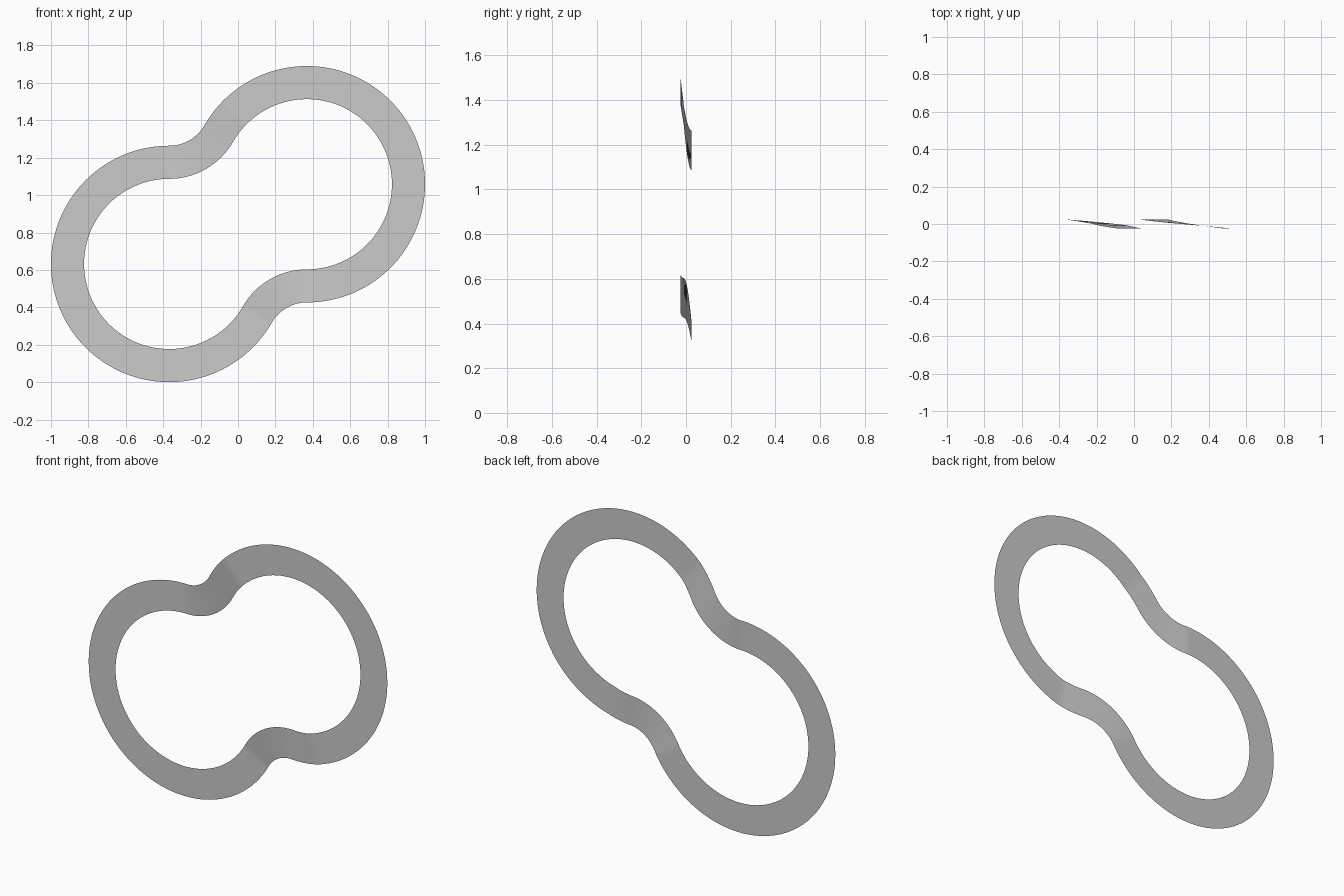
import bpy, bmesh
from math import radians, cos, sin, atan2, degrees, sqrt

if "Cube" in bpy.data.objects:
    bpy.data.objects.remove(bpy.data.objects["Cube"])

R_OUT, WIDTH = 0.632, 0.177
R_MID = R_OUT - WIDTH / 2
CX, ZL, ZR = 0.368, 0.632, 1.058      # lobe centres: left (-CX, ZL), right (CX, ZR)
DEPTH = 0.025                          # left lobe sits back, right lobe forward

# fillet touching the top of the left lobe and the side of the right lobe
d = ZR - ZL - R_OUT
r = ((2 * CX) ** 2 + d * d - R_OUT ** 2) / (2 * (R_OUT + d))
zf = ZL + R_OUT + r
turn = degrees(atan2(zf - ZR, 2 * CX))
r_mid = r + WIDTH / 2
over = 15                              # ramp runs on past the fillet by this angle

rows = []                              # (outer point, inner point, depth)


def arc(cx, cz, r_outer, r_inner, a0, a1, y0, y1, n):
    for i in range(n):
        t = i / n
        a = radians(a0 + (a1 - a0) * t)
        y = y0 + (y1 - y0) * t
        rows.append([(cx + q * cos(a), y, cz + q * sin(a)) for q in (r_outer, r_inner)])


len_f = r_mid * radians(90 - turn)
len_o = R_MID * radians(over)
y_mid = DEPTH - 2 * DEPTH * len_f / (len_f + len_o)
R_IN = R_OUT - WIDTH
zf2 = ZL + ZR - zf

# clockwise: upper fillet, ramp end, right lobe, ramp end, lower fillet, left lobe
arc(-CX, zf, r, r + WIDTH, -90, -turn, DEPTH, y_mid, 16)
arc(CX, ZR, R_OUT, R_IN, 180 - turn, 180 - turn - over, y_mid, -DEPTH, 5)
arc(CX, ZR, R_OUT, R_IN, 180 - turn - over, -90 + over, -DEPTH, -DEPTH, 72)
arc(CX, ZR, R_OUT, R_IN, -90 + over, -90, -DEPTH, y_mid, 5)
arc(CX, zf2, r, r + WIDTH, 90, 180 - turn, y_mid, DEPTH, 16)
arc(-CX, ZL, R_OUT, R_IN, -turn, -270, DEPTH, DEPTH, 80)

# thin ribbon surface
bm = bmesh.new()
vs = [[bm.verts.new(p) for p in row] for row in rows]
for i in range(len(vs)):
    a, b = vs[i], vs[(i + 1) % len(vs)]
    bm.faces.new((a[0], b[0], b[1], a[1]))
bm.normal_update()
if sum(f.normal.y for f in bm.faces) > 0:
    bmesh.ops.reverse_faces(bm, faces=bm.faces[:])
me = bpy.data.meshes.new("ribbon_loop")
bm.to_mesh(me)
bm.free()
ob = bpy.data.objects.new("ribbon_loop", me)
bpy.context.collection.objects.link(ob)
bpy.context.view_layer.objects.active = ob
ob.select_set(True)
bpy.ops.object.shade_smooth_by_angle()
